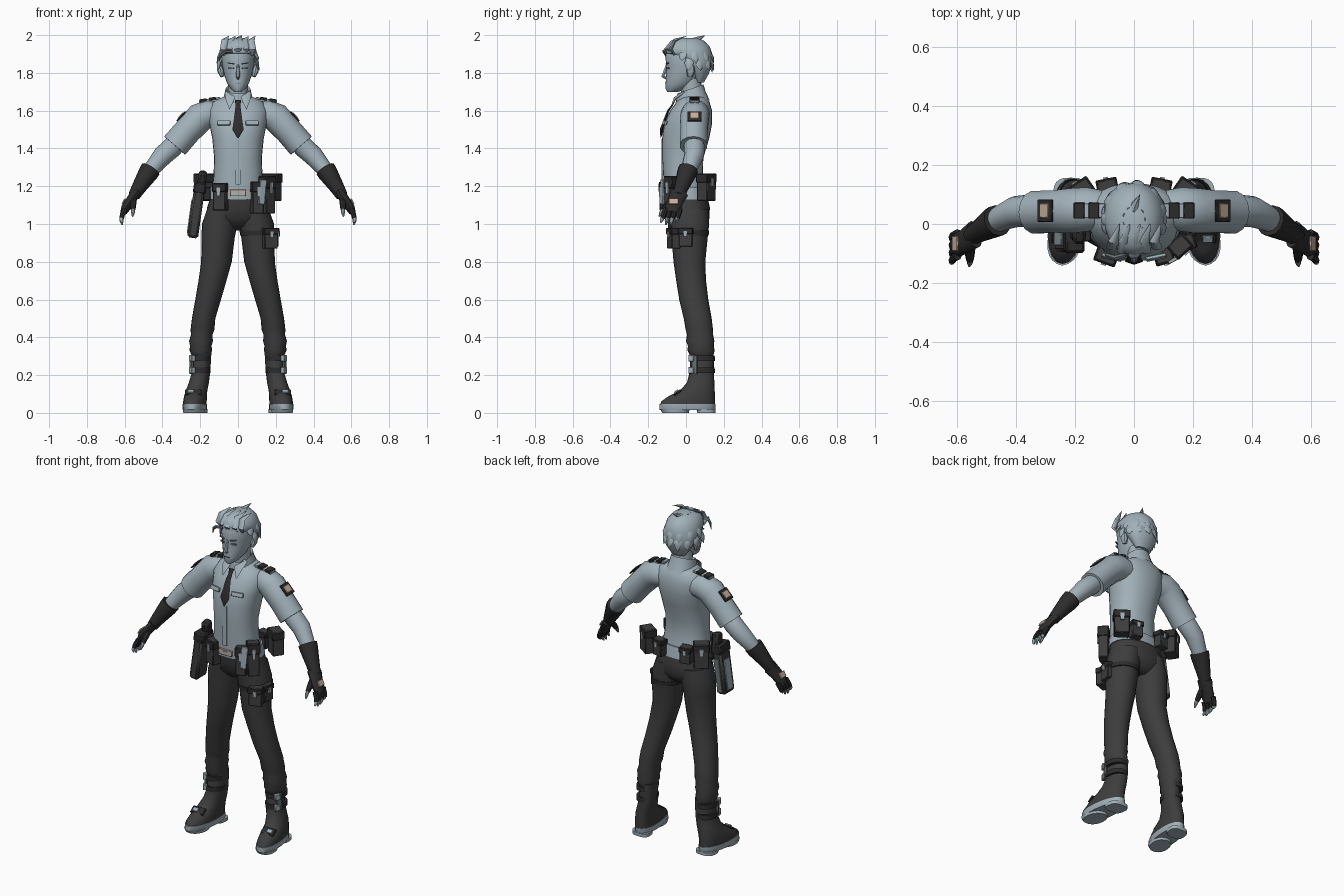
import bpy, bmesh, math, random
from mathutils import Vector, Matrix

random.seed(4)


def material(name, rgb):
    m = bpy.data.materials.new(name)
    m.diffuse_color = (*rgb, 1)
    return m


LIGHT = material("pale blue grey", (0.36, 0.44, 0.49))
DARK = material("charcoal cloth", (0.047, 0.047, 0.047))
BLACK = material("black leather", (0.027, 0.025, 0.025))
TAN = material("pale tan", (0.58, 0.42, 0.32))
MID = material("mid grey", (0.14, 0.16, 0.17))


def finish(name, bm, mat):
    bmesh.ops.recalc_face_normals(bm, faces=bm.faces)
    me = bpy.data.meshes.new(name)
    bm.to_mesh(me)
    bm.free()
    me.materials.append(mat)
    ob = bpy.data.objects.new(name, me)
    bpy.context.collection.objects.link(ob)
    return ob


def skin(name, loops, mat, caps=True):
    bm = bmesh.new()
    rows = [[bm.verts.new(p) for p in lp] for lp in loops]
    n = len(rows[0])
    for a, b in zip(rows, rows[1:]):
        for i in range(n):
            bm.faces.new((a[i], a[(i + 1) % n], b[(i + 1) % n], b[i]))
    if caps:
        bm.faces.new(rows[0])
        bm.faces.new(rows[-1])
    return finish(name, bm, mat)


def stack(name, rings, mat, s=1, n=20, power=2.2, tilt=0, toe=0, caps=True):
    """Level rings given as (z, front y, back y, half width, centre x)."""
    loops = []
    for z, f, b, rx, *cx in rings:
        lp = []
        for i in range(n):
            a = math.tau * i / n
            c, d = math.cos(a), math.sin(a)
            px = math.copysign(abs(c) ** (2 / power), c) * rx
            py = math.copysign(abs(d) ** (2 / power), d) * (b - f) / 2
            y = (f + b) / 2 + py
            lp.append((s * ((cx[0] if cx else 0) + px - toe * y), y, z + tilt * py))
        loops.append(lp)
    return skin(name, loops, mat, caps)


def tube(name, pts, mat, s=1, n=12, wide=1, ref=(0, 1, 0)):
    """Rings across a path of (x, y, z, radius); wide scales along ref."""
    ps = [Vector((s * p[0], p[1], p[2])) for p in pts]
    loops = []
    for i, p in enumerate(ps):
        t = (ps[min(i + 1, len(ps) - 1)] - ps[max(i - 1, 0)]).normalized()
        r = Vector(ref)
        v = (r - t * r.dot(t)).normalized()
        u = t.cross(v)
        loops.append([p + pts[i][3] * (u * math.cos(math.tau * k / n)
                      + v * wide * math.sin(math.tau * k / n)) for k in range(n)])
    return skin(name, loops, mat)


def box(name, loc, size, mat, rot=(0, 0, 0), bevel=0.006):
    bm = bmesh.new()
    bmesh.ops.create_cube(bm, size=1)
    bmesh.ops.scale(bm, vec=size, verts=bm.verts)
    if bevel:
        bmesh.ops.bevel(bm, geom=bm.edges[:], offset=bevel, segments=1, affect='EDGES')
    ob = finish(name, bm, mat)
    ob.location, ob.rotation_euler = loc, rot
    return ob


def pouch(name, loc, size, yaw=0, face=-1):
    """Belt pouch with a flap and a pale clasp on its outer side."""
    base = Matrix.Translation(loc) @ Matrix.Rotation(yaw, 4, 'Z')
    w, d, h = size
    for part, off, sz, m in (("body", (0, 0, 0), size, DARK),
                             ("flap", (0, 0, h * .33), (w + .008, d + .008, h * .32), BLACK),
                             ("clasp", (0, face * (d / 2 + .005), h * .18), (w * .25, .008, h * .3), LIGHT)):
        box(name + "_" + part, base @ Vector(off), sz, m, (0, 0, yaw), .004 if m != LIGHT else 0)


# Head, neck and face
stack("head", [(1.70, -.10, -.04, .02), (1.715, -.108, .0, .038), (1.745, -.108, .05, .058),
               (1.79, -.105, .09, .074), (1.84, -.104, .115, .084), (1.89, -.110, .12, .088),
               (1.94, -.09, .11, .078), (1.97, -.05, .08, .05)], LIGHT, n=24, power=2)
stack("neck", [(1.60, -.01, .11, .062), (1.68, -.025, .085, .052), (1.77, -.03, .08, .054)], LIGHT, power=2)
tube("nose", [(0, -.100, 1.845, .006), (0, -.114, 1.80, .010), (0, -.122, 1.782, .011),
              (0, -.104, 1.77, .007)], LIGHT, n=6)
box("mouth", (0, -.108, 1.743), (.03, .006, .004), MID, bevel=0)
for s in (1, -1):
    box("eye", (s * .037, -.096, 1.825), (.03, .008, .008), MID, (0, 0, s * .35), 0)
    box("eyebrow", (s * .038, -.099, 1.85), (.036, .008, .005), MID, (0, -s * .15, s * .35), 0)
    tube("ear", [(.083, .02, 1.78, .010), (.092, .025, 1.81, .018), (.096, .03, 1.84, .010)], LIGHT, s, 8, 1.3)

# Hair: swept-back shell with layered locks
stack("hair_shell", [(1.75, .05, .095, .045), (1.79, .03, .118, .074), (1.83, .0, .134, .094),
                     (1.87, -.035, .140, .102), (1.905, -.107, .138, .101), (1.94, -.105, .125, .092),
                     (1.97, -.08, .095, .068), (1.985, -.04, .06, .035)], LIGHT, n=24, power=2)
for tier, (r, z, drop) in enumerate(((.45, 1.972, .075), (.8, 1.935, .08), (.98, 1.885, .08))):
    for k in range(9 + 2 * tier):
        a = math.tau * (k + .5 * tier) / (9 + 2 * tier)
        o = Vector((math.cos(a), math.sin(a), 0))
        if o.y < -.45 and tier:
            continue
        j = random.uniform(-.01, .012)
        low = z - drop + j
        p = [(o.x * .103 * q, .016 + o.y * .122 * q, h, w) for q, h, w in
             ((r * .75, z + .012, .008), (min(r + .1, 1), z - .03, .024), (min(r + .25, 1.03), z - .055, .019),
              (min(r + .33, 1.09), low, .001))]
        tube("hair_lock", p, LIGHT, 1, 6, .4, (o.x, o.y, .5))
for x in (-.07, -.035, 0, .035, .07):      # front locks brushed upwards and back
    tube("front_lock", [(x, -.088 + abs(x) * .4, 1.895, .010), (x * 1.1, -.108 + abs(x) * .4, 1.925, .019),
                        (x, -.06, 1.972, .018), (x + .02, .0, 1.994, .002)], LIGHT, 1, 6, .5, (0, -1, .5))
tube("crown_tuft", [(0, .05, 1.97, .02), (.005, .07, 1.982, .012), (.02, .10, 1.998, .001)], LIGHT, n=6)
tube("loose_lock", [(-.03, -.105, 1.91, .008), (-.065, -.115, 1.915, .010), (-.09, -.105, 1.895, .008),
                    (-.10, -.10, 1.86, .001)], MID, n=6)

# Shirt, placket, pockets, collar and tie
stack("shirt", [(1.185, -.118, .102, .138), (1.25, -.12, .088, .130), (1.35, -.126, .092, .126),
                (1.45, -.127, .122, .136), (1.53, -.116, .138, .152), (1.60, -.084, .138, .160),
                (1.645, -.05, .125, .135), (1.675, -.03, .105, .075)], LIGHT, n=28)
box("placket", (0, -.126, 1.33), (.026, .006, .24), LIGHT, bevel=0)
stack("collar", [(1.625, -.05, .125, .088), (1.67, -.055, .105, .076), (1.715, -.045, .092, .066),
                 (1.70, -.035, .082, .056)], LIGHT, tilt=.35, caps=False)
tube("tie", [(0, -.062, 1.655, .016), (0, -.075, 1.625, .013), (0, -.094, 1.60, .016),
             (0, -.128, 1.50, .030), (0, -.134, 1.455, .004)], BLACK, 1, 4, .35)
for s in (1, -1):
    tube("collar_point", [(.06, -.01, 1.70, .012), (.04, -.058, 1.665, .026), (.045, -.082, 1.61, .002)],
         LIGHT, s, 4, .3)
    box("chest_pocket_flap", (s * .075, -.113, 1.535), (.07, .012, .025), LIGHT, (-.3, 0, s * .2), .002)
    box("shoulder_strap", (s * .15, .045, 1.657), (.115, .05, .014), LIGHT, (0, s * .17, 0), .003)
    for x in (.135, .185):
        box("shoulder_stripe", (s * x, .045, 1.664 - (x - .135) * .17), (.036, .054, .014), BLACK, (0, s * .17, 0), .002)

    # Arms with short sleeves
    tube("sleeve", [(.09, .05, 1.58, .062), (.155, .05, 1.583, .076), (.20, .045, 1.565, .078), (.27, .042, 1.49, .073),
                    (.335, .04, 1.415, .074)], LIGHT, s, 14, 1)
    tube("forearm", [(.30, .042, 1.455, .054), (.355, .045, 1.40, .055), (.40, .042, 1.36, .053),
                     (.45, .02, 1.30, .044), (.50, -.01, 1.23, .036)], LIGHT, s)
    n = (.72 * s, 0, .69)
    ang = s * math.atan2(.72, .69)
    for m, sz, off in ((BLACK, (.07, .075, .008), .077), (TAN, (.042, .048, .008), .081)):
        box("sleeve_badge", (s * .245 + n[0] * off, .045, 1.517 + n[2] * off), sz, m, (0, ang, 0), .002)

    # Fingerless gloves and hands
    tube("glove_cuff", [(.462, .012, 1.29, .054), (.475, .005, 1.27, .053), (.52, -.022, 1.20, .040),
                        (.55, -.04, 1.15, .032)], BLACK, s, 12, 1)
    tube("glove_palm", [(.54, -.035, 1.165, .028), (.568, -.055, 1.125, .025), (.595, -.07, 1.085, .024),
                        (.606, -.075, 1.06, .018)], BLACK, s, 12, 1.75)
    for k in range(4):
        y, d = -.113 + .026 * k, (.012, .0, .004, .02)[k]
        tube("finger_sleeve", [(.597, y + .004, 1.08, .014), (.612, y - .004, 1.05, .0135),
                               (.616, y - .010, 1.03, .0125)], BLACK, s, 8)
        tube("fingertip", [(.616, y - .010, 1.034, .011), (.617, y - .016, 1.015 + d / 2, .010),
                           (.612, y - .02, .995 + d, .004)], LIGHT, s, 8)
    tube("thumb_sleeve", [(.553, -.065, 1.135, .018), (.556, -.10, 1.10, .017), (.556, -.122, 1.075, .013)], BLACK, s, 8)
    tube("thumb_tip", [(.556, -.120, 1.078, .011), (.556, -.132, 1.06, .010), (.558, -.142, 1.04, .004)], LIGHT, s, 8)
    box("hand_patch", (s * .605, -.066, 1.12), (.008, .05, .035), TAN, (0, -s * .5, 0), .002)

    # Trouser legs with gathered cuffs
    stack("trouser_leg", [(1.08, -.09, .12, .080, .083), (1.0, -.082, .123, .094, .097), (.93, -.077, .115, .088, .105),
                          (.8, -.066, .102, .081, .114), (.7, -.052, .106, .074, .135), (.6, -.036, .118, .068, .158),
                          (.5, -.012, .136, .062, .182), (.44, -.002, .143, .063, .188), (.415, .006, .143, .057, .192),
                          (.38, .0, .150, .063, .196), (.355, .01, .147, .057, .197), (.33, .008, .152, .060, .197),
                          (.305, .02, .145, .048, .197)], DARK, s, power=2)

    # Boots with straps and pale soles
    stack("boot", [(.32, .022, .146, .048, .197), (.22, .02, .148, .048, .203), (.16, .005, .150, .053, .215),
                   (.12, -.03, .152, .056, .225), (.09, -.09, .153, .059, .228), (.06, -.132, .154, .060, .229),
                   (.035, -.138, .154, .060, .229)], DARK, s, toe=.1)
    stack("sole", [(.048, -.141, .157, .062, .229), (.018, -.141, .157, .062, .229),
                   (.014, -.136, .154, .060, .229)], LIGHT, s, toe=.1)
    stack("heel", [(.02, .055, .157, .056, .229), (0, .06, .156, .055, .229)], LIGHT, s, toe=.1, power=3)
    stack("fore_sole", [(.02, -.137, .02, .058, .229), (0, -.125, .015, .055, .229)], LIGHT, s, toe=.1)
    for z in (.29, .225):
        stack("boot_strap", [(z + .014, .014, .152, .055, .200), (z - .014, .013, .153, .055, .202)], BLACK, s)
        box("boot_buckle", (s * .243, .03, z), (.022, .032, .034), LIGHT, (0, 0, -s * .5), .003)
    box("boot_side_plate", (s * .246, .045, .255), (.012, .03, .10), MID, (0, 0, -s * .4), .002)
    box("instep_strap", (s * .237, -.045, .107), (.085, .045, .012), BLACK, (.62, 0, 0), .003)
    box("instep_buckle", (s * .25, -.05, .113), (.035, .025, .012), LIGHT, (.62, 0, 0), .002)

# Pelvis, belt and buckle
stack("trouser_seat", [(1.15, -.108, .112, .143), (1.09, -.10, .126, .163), (1.03, -.085, .125, .172),
                       (.99, -.05, .105, .12), (.965, .0, .075, .05)], DARK, n=24)
stack("belt", [(1.195, -.117, .108, .144), (1.13, -.113, .121, .157)], LIGHT, n=24)
box("belt_buckle", (0, -.118, 1.165), (.085, .01, .035), TAN, bevel=.002)
box("belt_buckle_core", (0, -.121, 1.165), (.04, .01, .018), LIGHT, bevel=0)

# Belt pouches
pouch("right_front_pouch", (-.092, -.105, 1.145), (.07, .055, .145), -.35)
pouch("left_front_pouch", (.10, -.105, 1.14), (.06, .055, .17), .3)
pouch("left_side_pouch", (.155, -.075, 1.155), (.065, .055, .20), .75)
box("radio_panel", (.128, -.125, 1.17), (.036, .012, .13), LIGHT, (0, .08, .5), .002)
for s in (1, -1):
    pouch("back_pouch", (s * .18, .108, 1.195), (.085, .065, .145), -s * .6, 1)
    pouch("rear_pouch", (s * .09, .125, 1.18), (.065, .05, .10), -s * .2, 1)

# Thigh pouch with strap
pouch("thigh_pouch_front", (.168, -.065, .925), (.075, .05, .11), .35)
pouch("thigh_pouch_side", (.192, .0, .93), (.07, .04, .10), 1.45)
stack("thigh_strap", [(.965, -.083, .122, .094, .102), (.94, -.082, .120, .093, .104)], BLACK)

# Holster hanging from the belt
box("holster", (-.222, -.045, 1.06), (.058, .10, .27), DARK, (0, .14, 0), .012)
box("holster_mouth", (-.203, -.045, 1.19), (.066, .105, .06), BLACK, (0, .14, 0), .008)
box("holster_panel", (-.222, .007, 1.04), (.036, .008, .20), MID, (0, .14, 0), .002)
box("holster_side_panel", (-.255, -.045, 1.04), (.008, .055, .18), LIGHT, (0, .14, 0), .002)
box("sidearm_grip", (-.19, -.03, 1.235), (.045, .06, .09), BLACK, (.25, .14, 0), .012)
box("holster_hanger", (-.165, -.03, 1.16), (.04, .06, .07), BLACK, bevel=.004)

# Smooth shading with sharp edges kept
bpy.ops.object.select_all(action='SELECT')
bpy.context.view_layer.objects.active = bpy.context.selected_objects[0]
bpy.ops.object.shade_smooth_by_angle(angle=math.radians(42))
